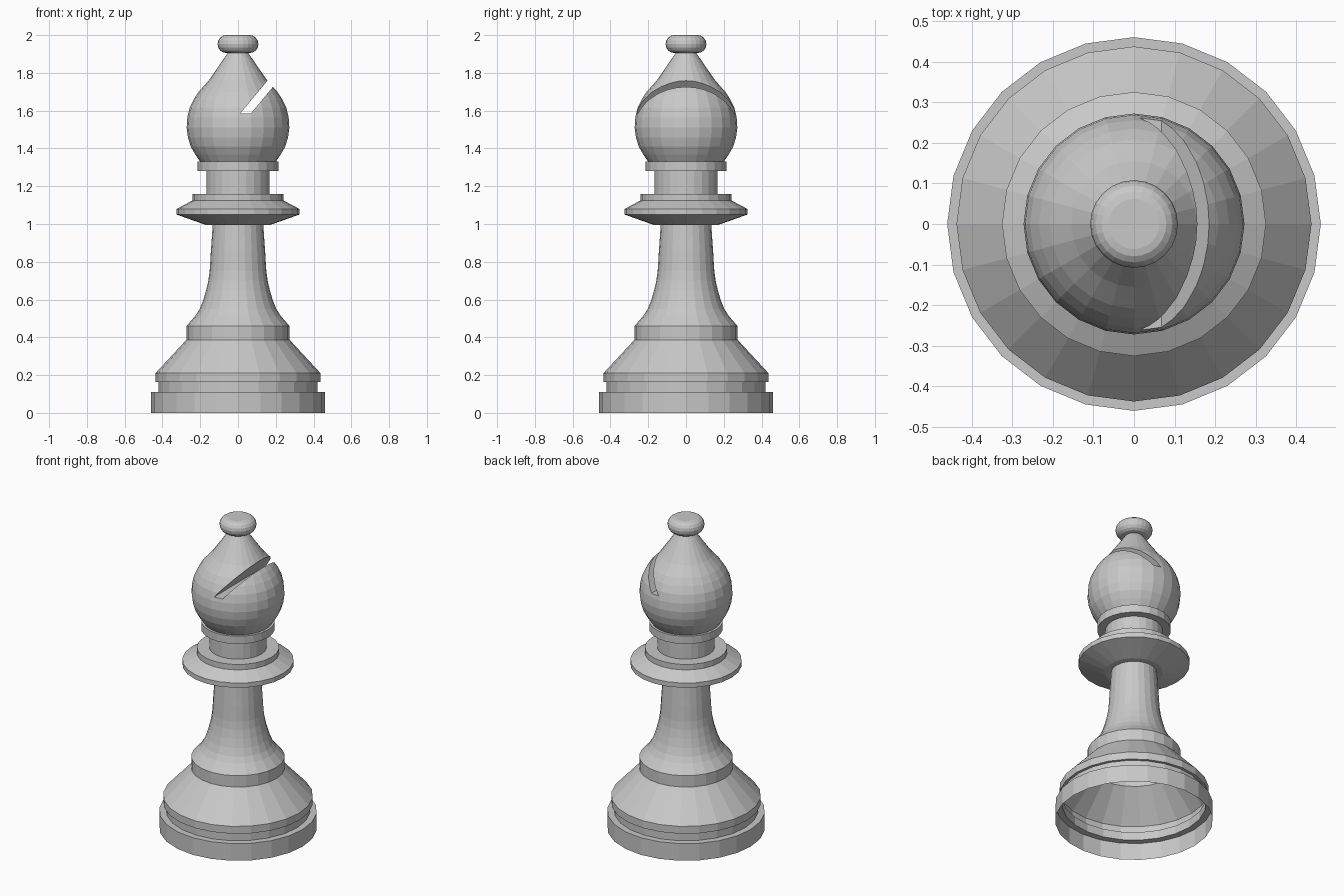
import bpy, bmesh, math
from mathutils import Vector

SIDES = 24

if "Cube" in bpy.data.objects:
    bpy.data.objects.remove(bpy.data.objects["Cube"], do_unlink=True)

grey = bpy.data.materials.new("grey_stone")
grey.use_nodes = True
grey.diffuse_color = (0.58, 0.58, 0.58, 1)
grey.node_tree.nodes["Principled BSDF"].inputs["Base Color"].default_value = grey.diffuse_color


def link(name, bm):
    mesh = bpy.data.meshes.new(name)
    bm.to_mesh(mesh)
    bm.free()
    mesh.materials.append(grey)
    obj = bpy.data.objects.new(name, mesh)
    bpy.context.collection.objects.link(obj)
    return obj


def spline(points, steps):
    """Rounded profile through the given points."""
    p = [Vector(q) for q in points]
    p = [2 * p[0] - p[1]] + p + [2 * p[-1] - p[-2]]
    out = []
    for a, b, c, d in zip(p, p[1:], p[2:], p[3:]):
        for k in range(steps):
            t = k / steps
            out.append(b + 0.5 * t * (c - a + t * (2*a - 5*b + 4*c - d + t * (3*(b - c) + d - a))))
    return out + [p[-2]]


def lathe(name, profile, cap_bottom=False, cap_top=False):
    """Turn a (radius, height) profile about the z axis."""
    bm = bmesh.new()
    rings = []
    for r, z in profile:
        angles = [2 * math.pi * i / SIDES for i in range(SIDES)]
        rings.append([bm.verts.new((r * math.cos(a), r * math.sin(a), z)) for a in angles])
    for low, high in zip(rings, rings[1:]):
        for i in range(SIDES):
            j = (i + 1) % SIDES
            bm.faces.new((low[i], low[j], high[j], high[i]))
    if cap_bottom:
        bm.faces.new(rings[0][::-1])
    if cap_top:
        bm.faces.new(rings[-1])
    return link(name, bm)


# Hollow stepped base, open underneath
lathe("base", [(.46, 0), (.46, .11), (.42, .11), (.42, .163), (.437, .163),
               (.437, .21), (.273, .387), (.273, .46)])

# Flared stem
lathe("stem", spline([(.273, .46), (.203, .55), (.157, .7), (.144, .85), (.134, .995)], 3))

# Wide collar, neck and upper ring
lathe("collar", [(.134, .995), (.17, .995), (.325, 1.05), (.325, 1.08), (.24, 1.125),
                 (.24, 1.16), (.167, 1.16)])
lathe("neck", [(.167, 1.16), (.167, 1.28), (.215, 1.28), (.215, 1.33), (.2, 1.33)])

# Rounded head, closed while the slot is cut
BOTTOM, TOP = 1.33, 1.905
head = lathe("head", spline([(.2, BOTTOM), (.25, 1.41), (.272, 1.51), (.256, 1.615),
                             (.208, 1.7), (.155, 1.76), (.055, TOP)], 2), True, True)

# Slanted slot running right through the head
bm = bmesh.new()
section = [(.012, 1.585), (.068, 1.585), (.358, 1.935), (.302, 1.935)]
face = bm.faces.new([bm.verts.new((x, -.5, z)) for x, z in section])
moved = bmesh.ops.extrude_face_region(bm, geom=[face])["geom"]
bmesh.ops.translate(bm, vec=(0, 1, 0), verts=[v for v in moved if isinstance(v, bmesh.types.BMVert)])
bmesh.ops.recalc_face_normals(bm, faces=bm.faces)
cutter = link("slot_cutter", bm)
cutter.hide_render = True
cut = head.modifiers.new("slot", "BOOLEAN")
cut.operation, cut.solver, cut.object = "DIFFERENCE", "EXACT", cutter
bpy.context.view_layer.update()
carved = bpy.data.meshes.new_from_object(head.evaluated_get(bpy.context.evaluated_depsgraph_get()))
head.modifiers.clear()
head.data = carved
bpy.data.objects.remove(cutter, do_unlink=True)

# Remove the hidden end caps of the head
bm = bmesh.new()
bm.from_mesh(carved)
caps = [f for f in bm.faces
        if any(all(abs(v.co.z - z) < .001 for v in f.verts) for z in (BOTTOM, TOP))]
bmesh.ops.delete(bm, geom=caps, context="FACES")
bm.to_mesh(carved)
bm.free()

# Flattened ball on top
ball = []
for k in range(9):
    a = math.pi * (k / 8 - .5)
    ball.append((.062 + .046 * math.cos(a), 1.9525 + .0475 * math.sin(a)))
lathe("finial", [(.055, TOP)] + ball, cap_top=True)
